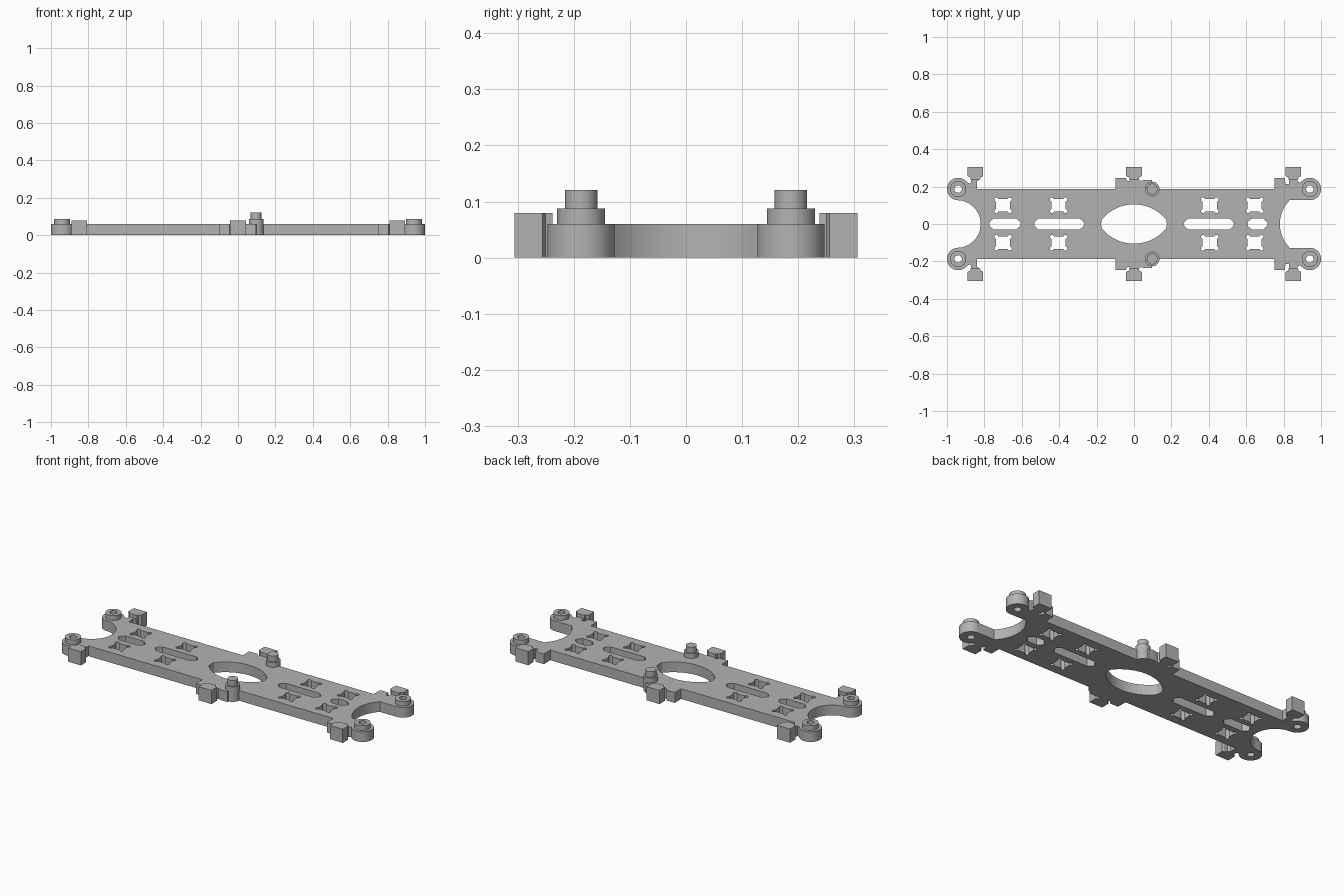
import bpy, bmesh
from math import sin, cos, radians, sqrt

if "Cube" in bpy.data.objects:
    bpy.data.objects.remove(bpy.data.objects["Cube"])

GREY = (0.45, 0.45, 0.45, 1)
mat = bpy.data.materials.new("plain grey")
mat.use_nodes = True
mat.diffuse_color = GREY
mat.node_tree.nodes["Principled BSDF"].inputs["Base Color"].default_value = GREY

PLATE, BLOCK, BOSS, PIN = 0.06, 0.08, 0.088, 0.121
ROW = 0.187          # y of the posts and of the long plate edges


def arc(cx, cy, r, a0, a1, n=14):
    angles = [radians(a0 + (a1 - a0) * i / n) for i in range(n + 1)]
    return [(cx + r * cos(a), cy + r * sin(a)) for a in angles]


def circle(cx, cy, r, n=32):
    return arc(cx, cy, r, 0, 360, n)[:-1]


def slab(name, loops, z0, z1):
    """Extrude a flat outline (first loop) with holes (other loops)."""
    cu = bpy.data.curves.new(name, "CURVE")
    cu.dimensions, cu.fill_mode, cu.extrude = "2D", "BOTH", (z1 - z0) / 2
    for loop in loops:
        sp = cu.splines.new("POLY")
        sp.points.add(len(loop) - 1)
        for p, (x, y) in zip(sp.points, loop):
            p.co = (x, y, 0, 1)
        sp.use_cyclic_u = True
    tmp = bpy.data.objects.new("outline_helper", cu)
    bpy.context.collection.objects.link(tmp)
    bpy.context.view_layer.update()
    deps = bpy.context.evaluated_depsgraph_get()
    me = bpy.data.meshes.new_from_object(tmp.evaluated_get(deps))
    bpy.data.objects.remove(tmp)
    bm = bmesh.new()
    bm.from_mesh(me)
    bmesh.ops.remove_doubles(bm, verts=bm.verts, dist=1e-5)
    bmesh.ops.translate(bm, verts=bm.verts, vec=(0, 0, (z0 + z1) / 2))
    bmesh.ops.recalc_face_normals(bm, faces=bm.faces)
    bm.to_mesh(me)
    bm.free()
    me.name = name
    me.materials.clear()
    me.materials.append(mat)
    ob = bpy.data.objects.new(name, me)
    bpy.context.collection.objects.link(ob)
    bpy.ops.object.select_all(action="DESELECT")
    ob.select_set(True)
    bpy.context.view_layer.objects.active = ob
    bpy.ops.object.shade_smooth_by_angle(angle=radians(30))
    return ob


def slot(x0, x1):
    """Long slot with clipped, rounded ends."""
    right = [(x1 - 0.025, -0.03), (x1 - 0.006, -0.013), (x1, 0)]
    right += [(x, -y) for x, y in right[1::-1]]
    return right + [(x0 + x1 - x, -y) for x, y in right]


def window(cx, cy):
    """Rectangular window with round relief cuts at the corners."""
    pts = []
    for k, (sx, sy) in enumerate([(1, 1), (-1, 1), (-1, -1), (1, -1)]):
        pts += arc(cx + sx * 0.036, cy + sy * 0.031, 0.011,
                   -80 + 90 * k, 170 + 90 * k, 8)
    return pts


def lens():
    """Central opening: two shallow arcs with blunt tips."""
    xs = [-0.172 + 0.344 * i / 32 for i in range(33)]
    top = [(x, sqrt(0.224 ** 2 - x * x) - 0.119) for x in xs]
    return top + [(0.176, 0)] + [(x, -y) for x, y in reversed(top)] + [(-0.176, 0)]


# Plate outline, back half from the -x notch to the +x notch
half = arc(-0.948, 0, 0.128, 0, 80)
half += arc(-0.94, ROW, 0.06, -90, -325, 24)
half += [(-0.875, 0.215), (-0.868, 0.24), (-0.825, 0.24), (-0.84, 0.227), (-0.84, ROW)]
half += [(-0.1, ROW), (-0.1, 0.247), (-0.045, 0.247), (-0.035, 0.23), (-0.025, 0.23),
         (-0.025, 0.24), (0.025, 0.24), (0.035, 0.23), (0.06, 0.236), (0.097, 0.236),
         (0.1, ROW)]
half += [(0.75, ROW), (0.75, 0.247), (0.805, 0.247), (0.81, 0.215), (0.828, 0.215),
         (0.828, 0.24), (0.875, 0.24), (0.875, 0.225)]
half += arc(0.94, ROW, 0.06, 145, -90, 24)
half += arc(0.96, 0, 0.18, 135, 180)
outline = half + [(x, -y) for x, y in half[-2:0:-1]]

# Openings in the plate
holes = [lens(), slot(-0.775, -0.605), slot(-0.535, -0.265),
         slot(0.265, 0.535), slot(0.605, 0.715)]
for side in (1, -1):
    holes += [window(x, side * 0.1) for x in (-0.7, -0.403, 0.405, 0.645)]
    holes += [circle(x, side * ROW, 0.02, 24) for x in (-0.94, 0.94)]
slab("base_plate", [outline] + holes, 0, PLATE)

for side, where in ((1, "back"), (-1, "front")):
    y = side * ROW
    # Hollow corner bosses
    for x, end in ((-0.94, "right"), (0.94, "left")):
        slab(f"{where}_{end}_boss", [circle(x, y, 0.043), circle(x, y, 0.02, 24)],
             PLATE, BOSS)
    # Stepped locating post
    slab(f"{where}_post_collar", [circle(0.097, y, 0.039)], 0, BOSS)
    slab(f"{where}_post_pin", [circle(0.097, y, 0.029)], BOSS, PIN)
    # Edge blocks on narrow necks
    for x, spot in ((-0.848, "right"), (0, "middle"), (0.852, "left")):
        right = [(0.025, 0.238), (0.028, 0.25), (0.042, 0.256), (0.042, 0.306)]
        prof = right + [(-px, py) for px, py in reversed(right)]
        slab(f"{where}_{spot}_block", [[(x + px, side * py) for px, py in prof]],
             0, BLOCK)
